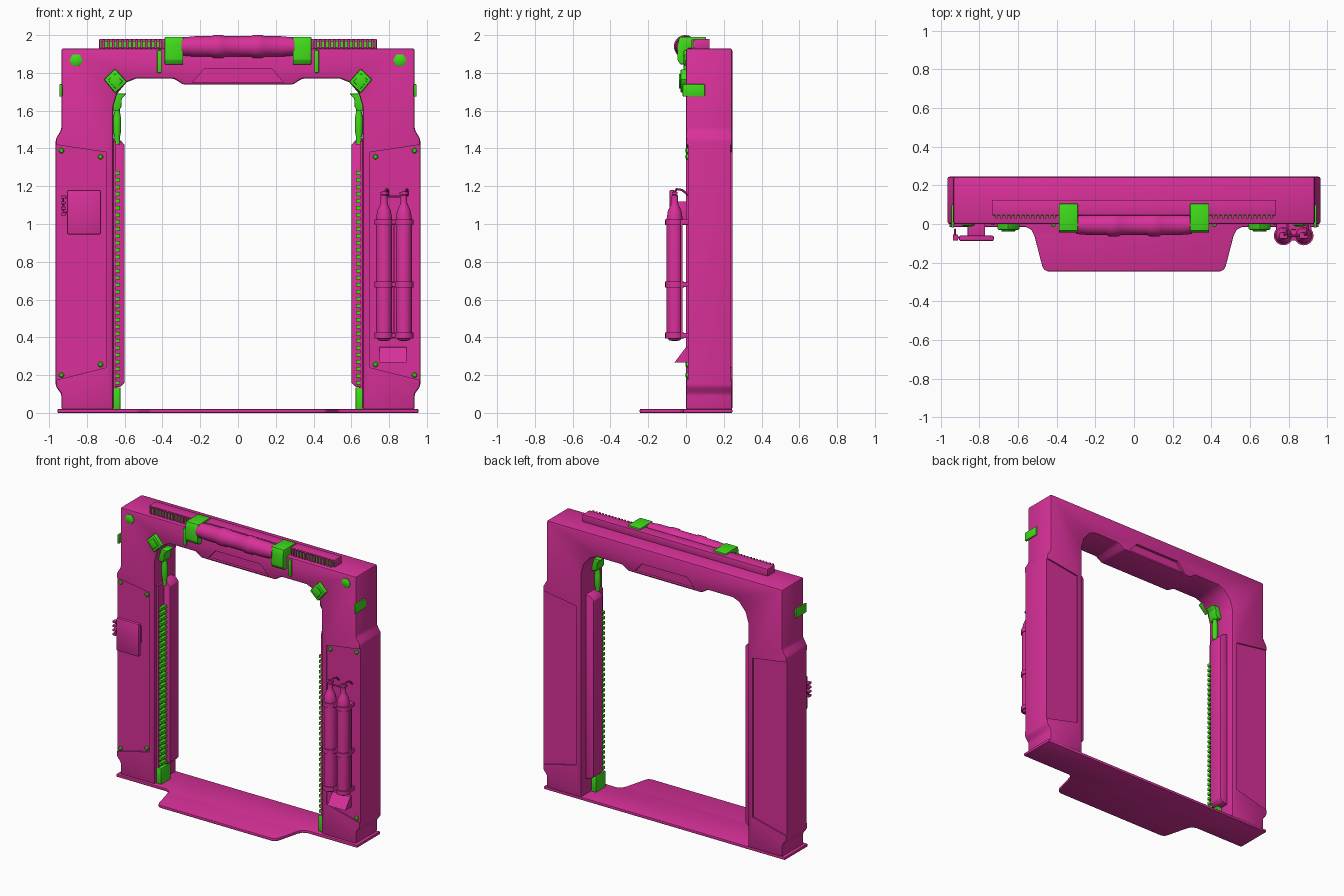
import bpy, bmesh, math
from mathutils import Vector

if "Cube" in bpy.data.objects:
    bpy.data.objects.remove(bpy.data.objects["Cube"])


def material(name, col):
    m = bpy.data.materials.new(name)
    m.diffuse_color = (*col, 1)
    m.use_nodes = True
    m.node_tree.nodes["Principled BSDF"].inputs["Base Color"].default_value = m.diffuse_color
    return m


PINK = material("pink", (0.69, 0.03, 0.32))
GREEN = material("green", (0.05, 0.72, 0.01))


def finish_mesh(name, bm, mat, bevel=0.0, segs=2):
    bmesh.ops.recalc_face_normals(bm, faces=bm.faces)
    me = bpy.data.meshes.new(name)
    bm.to_mesh(me)
    bm.free()
    ob = bpy.data.objects.new(name, me)
    bpy.context.collection.objects.link(ob)
    me.materials.append(mat)
    if bevel:
        b = ob.modifiers.new("bevel", 'BEVEL')
        b.width, b.segments, b.limit_method = bevel, segs, 'ANGLE'
    return ob


def place(p, t, axis):
    return {'x': (t, p[0], p[1]), 'y': (p[0], t, p[1]), 'z': (p[0], p[1], t)}[axis]


def add_prism(bm, pts, a, b, axis):
    face = bm.faces.new([bm.verts.new(place(p, a, axis)) for p in pts])
    ext = bmesh.ops.extrude_face_region(bm, geom=[face])['geom']
    d = Vector(place((0, 0), b - a, axis))
    bmesh.ops.translate(bm, vec=d, verts=[v for v in ext if isinstance(v, bmesh.types.BMVert)])


def prism(name, pts, a, b, mat, axis='y', bevel=0.0, s=1):
    bm = bmesh.new()
    if axis == 'x':
        a, b = a * s, b * s
    else:
        pts = [(p[0] * s, p[1]) for p in pts]
    add_prism(bm, pts, a, b, axis)
    return finish_mesh(name, bm, mat, bevel)


def box(name, x, y, z, mat, bevel=0.0, s=1):
    return prism(name, [(x[0], z[0]), (x[1], z[0]), (x[1], z[1]), (x[0], z[1])], *y, mat, 'y', bevel, s)


def lathe(name, prof, origin, mat, axis='z', steps=24):
    # profile of (radius, distance along axis)
    bm = bmesh.new()
    vs = [bm.verts.new(place((r, 0), t, axis) if axis != 'y' else (r, t, 0)) for r, t in prof]
    edges = [bm.edges.new(e) for e in zip(vs, vs[1:])]
    ax = {'x': (1, 0, 0), 'y': (0, 1, 0), 'z': (0, 0, 1)}[axis]
    bmesh.ops.spin(bm, geom=vs + edges, axis=ax, cent=(0, 0, 0), angle=math.tau, steps=steps)
    bmesh.ops.remove_doubles(bm, verts=bm.verts, dist=1e-5)
    bmesh.ops.translate(bm, vec=origin, verts=bm.verts)
    return finish_mesh(name, bm, mat)


def outline(name, pts, width, a, b, mat, s):
    # hollow flat frame following a polygon
    bm = bmesh.new()
    f = bm.faces.new([bm.verts.new((x * s, a, z)) for x, z in pts])
    bmesh.ops.inset_region(bm, faces=[f], thickness=width)
    bm.faces.remove(f)
    ext = bmesh.ops.extrude_face_region(bm, geom=bm.faces[:])['geom']
    bmesh.ops.translate(bm, vec=(0, b - a, 0), verts=[v for v in ext if isinstance(v, bmesh.types.BMVert)])
    return finish_mesh(name, bm, mat)


def pipe(name, pts, r, mat):
    cu = bpy.data.curves.new(name, 'CURVE')
    cu.dimensions, cu.bevel_depth, cu.bevel_resolution, cu.use_fill_caps = '3D', r, 2, True
    sp = cu.splines.new('POLY')
    sp.points.add(len(pts) - 1)
    for p, co in zip(sp.points, pts):
        p.co = (*co, 1)
    ob = bpy.data.objects.new(name, cu)
    bpy.context.collection.objects.link(ob)
    cu.materials.append(mat)


def array(ob, n, step):
    m = ob.modifiers.new("array", 'ARRAY')
    m.count, m.use_relative_offset, m.use_constant_offset = n, False, True
    m.constant_offset_displace = step


# Door frame: one arch outline, extruded
half = [(0.29, 1.738), (0.34, 1.77), (0.54, 1.77), (0.59, 1.75), (0.64, 1.69), (0.66, 1.62), (0.66, 0.015),
        (0.935, 0.015), (0.935, 0.10), (0.965, 0.14), (0.965, 1.45), (0.935, 1.50), (0.935, 1.93)]
frame = prism("door_frame", half + [(-x, z) for x, z in reversed(half)], 0, 0.245, PINK, 'y', 0.012)

# Recessed side panels and lintel notch, front and back
bm = bmesh.new()
for s in (-1, 1):
    for a, b in ((-0.05, 0.01), (0.235, 0.3)):
        add_prism(bm, [(s * 1.0, 1.425), (s * 0.70, 1.38), (s * 0.70, 0.24), (s * 1.0, 0.165)], a, b, 'y')
for a, b in ((-0.05, 0.02), (0.225, 0.3)):
    add_prism(bm, [(-0.24, 1.75), (-0.18, 1.82), (0.18, 1.82), (0.24, 1.75)], a, b, 'y')
cutter = finish_mesh("recess_cutter", bm, PINK)
cutter.hide_render = True
cut = frame.modifiers.new("recess", 'BOOLEAN')
cut.operation, cut.object, cut.solver = 'DIFFERENCE', cutter, 'EXACT'

# Threshold plate with front tongue
step = [(0.955, 0.245), (0.955, -0.015), (0.56, -0.015), (0.53, -0.03), (0.515, -0.06),
        (0.475, -0.215), (0.465, -0.235), (0.445, -0.245)]
prism("threshold", step + [(-x, y) for x, y in reversed(step)], 0, 0.02, PINK, 'z', 0.004)

# Top rail
box("top_rail", (-0.735, 0.735), (0.045, 0.125), (1.925, 1.98), PINK, 0.004)

# Roller
side = [(0, 0.30), (0.048, 0.30), (0.05, 0.27), (0.054, 0.23), (0.054, 0.14), (0.06, 0.13),
        (0.06, 0.08), (0.054, 0.07)]
lathe("roller", side + [(r, -t) for r, t in reversed(side)], (0, -0.004, 1.94), PINK, 'x', 32)

for s in (-1, 1):
    # Rail teeth
    t = box("rail_teeth", (0.405, 0.417), (0.028, 0.05), (1.93, 1.978), PINK, 0, s)
    array(t, 13, (0.025 * s, 0, 0))
    box("rail_backing", (0.40, 0.725), (0.036, 0.05), (1.935, 1.97), GREEN, 0, s)
    # Roller clamps and lock strips
    prism("roller_clamp", [(-0.045, 1.95), (-0.035, 1.99), (0.105, 1.99), (0.105, 1.93), (0.01, 1.93),
                           (0.01, 1.845), (-0.03, 1.845), (-0.045, 1.87)], 0.29, 0.388, GREEN, 'x', 0.004, s)
    box("lock_strip", (0.405, 0.428), (-0.012, 0.01), (1.80, 1.92), GREEN, 0.004, s)
    # Corner bracket
    outline("bracket_side_arm", [(0.94, 1.74), (0.72, 1.76), (0.62, 1.71), (0.60, 1.685), (0.94, 1.677)],
            0.014, -0.018, 0.006, GREEN, s)
    outline("bracket_top_arm", [(0.657, 1.937), (0.578, 1.937), (0.588, 1.78), (0.575, 1.70), (0.62, 1.68),
                                (0.635, 1.76)], 0.013, -0.018, 0.006, GREEN, s)
    prism("bracket_hub", [(0.71, 1.765), (0.65, 1.822), (0.588, 1.752), (0.65, 1.692)], -0.03, 0.045,
          GREEN, 'y', 0.008, s)
    prism("bracket_hub_cap", [(0.687, 1.762), (0.65, 1.796), (0.611, 1.754), (0.65, 1.717)], -0.038, -0.02,
          GREEN, 'y', 0.003, s)
    box("bracket_wrap", (0.93, 0.945), (-0.018, 0.10), (1.675, 1.74), GREEN, 0.004, s)
    # Hexagonal bolt
    lathe("corner_bolt", [(0, -0.012), (0.022, -0.012), (0.036, -0.004), (0.036, 0.01), (0, 0.01)],
          (0.857 * s, 0, 1.867), GREEN, 'y', 6)
    # Panel screws
    for x, z in ((0.935, 1.388), (0.728, 1.356), (0.728, 0.256), (0.935, 0.20)):
        lathe("panel_screw", [(0, -0.004), (0.009, -0.003), (0.014, 0.003), (0.014, 0.02), (0, 0.02)],
              (x * s, 0, z), GREEN, 'y', 12)
    # Inner toothed track
    prism("track_flange", [(0.67, 1.455), (0.625, 1.445), (0.60, 1.42), (0.60, 0.16), (0.62, 0.14), (0.67, 0.13)],
          0.085, 0.19, PINK, 'y', 0.006, s)
    box("track_backing", (0.645, 0.67), (0.02, 0.10), (0.13, 1.44), PINK, 0, s)
    t = box("track_teeth", (0.624, 0.658), (0.025, 0.09), (0.15, 0.17), GREEN, 0, s)
    array(t, 31, (0, 0, 0.037))
    box("track_foot", (0.622, 0.67), (0.02, 0.13), (0.018, 0.135), GREEN, 0.005, s)
    lathe("track_strut", [(0, 1.42), (0.015, 1.42), (0.015, 1.46), (0.021, 1.49), (0.021, 1.56), (0.014, 1.60),
                          (0.014, 1.63), (0, 1.63)], (0.64 * s, 0.085, 0), GREEN, 'z', 16)
    prism("track_head", [(0.665, 1.69), (0.59, 1.69), (0.615, 1.665), (0.618, 1.62), (0.63, 1.60), (0.665, 1.60)],
          0.045, 0.125, GREEN, 'y', 0.005, s)

# Control plate on the left leg
box("control_plate", (-0.905, -0.725), (-0.088, -0.06), (0.945, 1.18), PINK, 0.008)
box("control_plate_mount", (-0.86, -0.77), (-0.065, 0.02), (1.0, 1.12), PINK, 0.004)
pipe("plate_hinge_bar", [(-0.90, -0.07, 1.06), (-0.925, -0.07, 1.06), (-0.925, -0.03, 1.10),
                         (-0.925, -0.07, 1.14), (-0.90, -0.07, 1.14)], 0.006, PINK)
for i in range(4):
    box("hinge_knuckle", (-0.937, -0.91), (-0.085, -0.055), (1.045 + i * 0.03, 1.06 + i * 0.03), PINK, 0.003)

# Gas tanks on the right leg
for x in (0.773, 0.878):
    lathe("gas_tank", [(0, 0.38), (0.028, 0.383), (0.042, 0.40), (0.042, 1.03), (0.036, 1.07), (0.024, 1.095),
                       (0.018, 1.11), (0.018, 1.15), (0.01, 1.155), (0.01, 1.175), (0, 1.175)],
          (x, -0.06, 0), PINK)
    for z in (0.41, 0.68, 1.01):
        lathe("tank_ring", [(0.04, z - 0.015), (0.05, z - 0.015), (0.05, z + 0.015), (0.04, z + 0.015)],
              (x, -0.06, 0), PINK)
    box("tank_valve", (x - 0.022, x + 0.022), (-0.075, -0.045), (1.155, 1.17), PINK, 0.003)
    pipe("tank_hose", [(x, -0.06, 1.165), (x + 0.015, -0.05, 1.185), (x + 0.02, -0.02, 1.18),
                       (x + 0.02, 0.015, 1.15)], 0.006, PINK)
pipe("valve_link", [(0.773, -0.06, 1.145), (0.878, -0.06, 1.145)], 0.006, PINK)
for z in (0.41, 0.68, 1.01):
    box("tank_bracket", (0.735, 0.916), (-0.03, 0.015), (z - 0.014, z + 0.014), PINK, 0.003)
    box("tank_clip", (0.80, 0.851), (-0.085, -0.03), (z - 0.012, z + 0.012), PINK, 0.003)
for x in (0.738, 0.8255, 0.913):
    box("tank_rack_post", (x - 0.005, x + 0.005), (-0.03, -0.018), (0.40, 1.02), PINK)
prism("tank_ledge", [(-0.06, 0.268), (0.015, 0.268), (0.015, 0.35), (-0.002, 0.345)], 0.75, 0.892, PINK, 'x')

# Bake modifiers and curves, then smooth
bpy.context.view_layer.update()
obs = [o for o in bpy.context.scene.objects if o is not cutter]
bpy.ops.object.select_all(action='DESELECT')
for o in obs:
    o.select_set(True)
bpy.context.view_layer.objects.active = frame
bpy.ops.object.convert(target='MESH')
bpy.ops.object.shade_smooth_by_angle(angle=math.radians(35))
